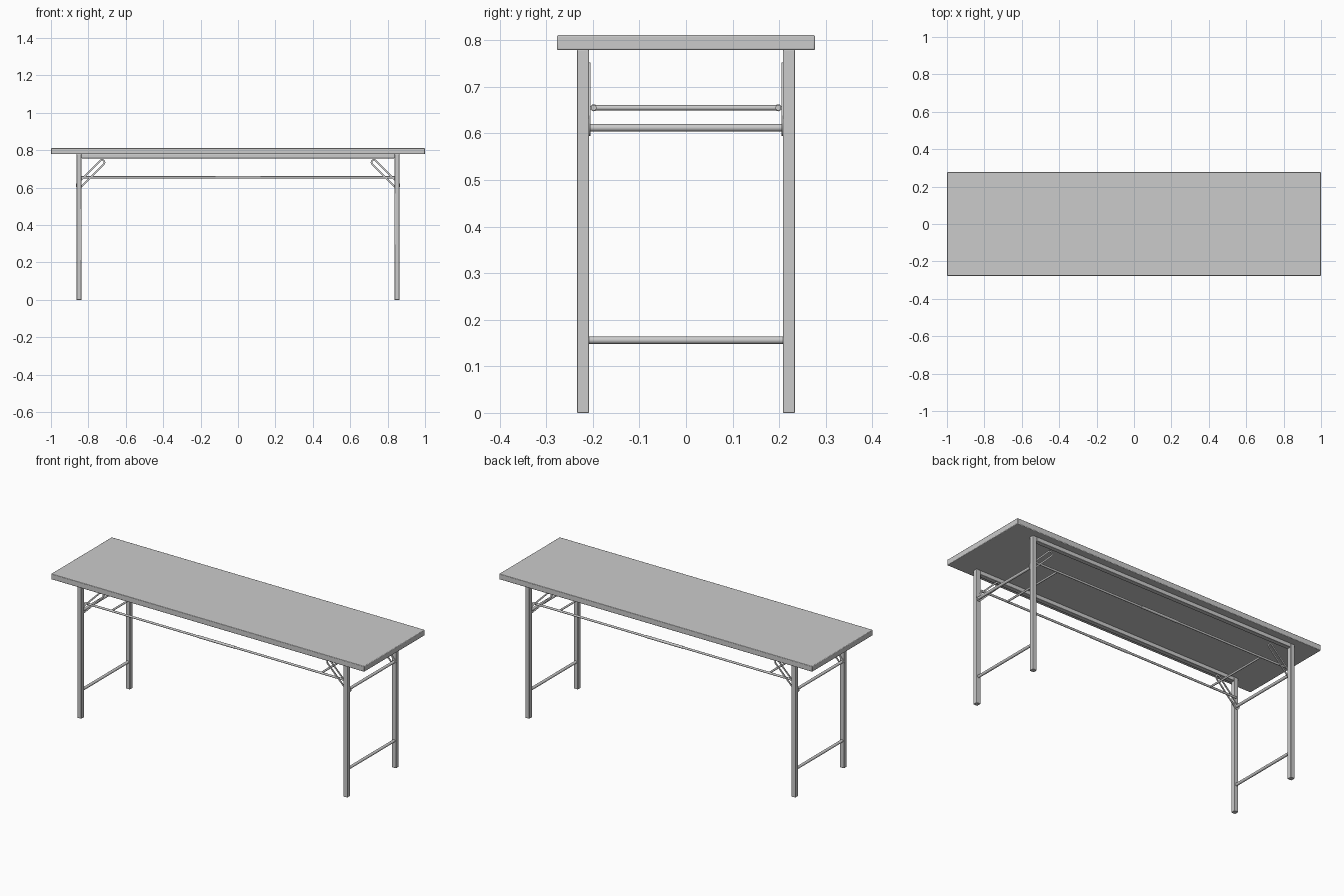
import bpy, bmesh, math
from mathutils import Vector

if "Cube" in bpy.data.objects:
    bpy.data.objects.remove(bpy.data.objects["Cube"])

LEG_X, LEG_Y, TUBE = 0.85, 0.2215, 0.026


def finish(ob, bevel=0.0):
    if bevel:
        m = ob.modifiers.new("bevel", 'BEVEL')
        m.width, m.segments = bevel, 2
        m.limit_method = 'ANGLE'
    bpy.ops.object.select_all(action='DESELECT')
    bpy.context.view_layer.objects.active = ob
    ob.select_set(True)
    bpy.ops.object.shade_smooth_by_angle(angle=math.radians(40))
    return ob


def new_object(name, bm):
    bmesh.ops.recalc_face_normals(bm, faces=bm.faces)
    me = bpy.data.meshes.new(name)
    bm.to_mesh(me)
    bm.free()
    ob = bpy.data.objects.new(name, me)
    bpy.context.collection.objects.link(ob)
    return ob


def box(name, lo, hi, bevel=0.002):
    lo, hi = Vector(lo), Vector(hi)
    bm = bmesh.new()
    bmesh.ops.create_cube(bm, size=1)
    for v in bm.verts:
        v.co = Vector(a * b for a, b in zip(v.co, hi - lo)) + (lo + hi) / 2
    return finish(new_object(name, bm), bevel)


def rod(name, a, b, r):
    a, b = Vector(a), Vector(b)
    bpy.ops.mesh.primitive_cylinder_add(vertices=20, radius=r, depth=(b - a).length, location=(a + b) / 2)
    ob = bpy.context.object
    ob.name = ob.data.name = name
    ob.rotation_euler = (b - a).to_track_quat('Z', 'Y').to_euler()
    return finish(ob)


def stadium(a, b, r, n=10):
    # outline around the segment a-b in the x-z plane
    d = b - a
    base = math.atan2(d.y, d.x)
    pts = []
    for c, start in ((b, base - math.pi / 2), (a, base + math.pi / 2)):
        for i in range(n + 1):
            t = start + math.pi * i / n
            pts.append((c.x + r * math.cos(t), c.y + r * math.sin(t)))
    return pts


def slotted_stay(name, sx, y0, y1):
    a, b = Vector((sx * LEG_X, 0.612)), Vector((sx * 0.727, 0.735))
    bm = bmesh.new()
    rings = [[bm.verts.new((x, y, z)) for x, z in stadium(a, b, r)]
             for r, y in ((0.0175, y0), (0.0175, y1), (0.009, y1), (0.009, y0))]
    n = len(rings[0])
    for k in range(4):
        p, q = rings[k], rings[(k + 1) % 4]
        for i in range(n):
            j = (i + 1) % n
            bm.faces.new((p[i], p[j], q[j], q[i]))
    return finish(new_object(name, bm))


# table top
box("table_top", (-1, -0.277, 0.779), (1, 0.277, 0.811), 0.003)

h = TUBE / 2
for sy, side in ((-1, "front"), (1, "back")):
    y = sy * LEG_Y
    # rail under the top
    box(f"{side}_rail", (-LEG_X + h, y - h, 0.757), (LEG_X - h, y + h, 0.78))
    # shelf rod with centre sleeve
    ry = sy * 0.198
    rod(f"{side}_shelf_rod", (-0.84, ry, 0.655), (0.84, ry, 0.655), 0.006)
    rod(f"{side}_rod_sleeve", (-0.12, ry, 0.655), (0.12, ry, 0.655), 0.0075)
    for sx, end in ((-1, "left"), (1, "right")):
        x = sx * LEG_X
        # square tube leg and folding stay
        box(f"{side}_{end}_leg", (x - h, y - h, 0), (x + h, y + h, 0.78))
        slotted_stay(f"{side}_{end}_stay", sx, sy * 0.2045, sy * 0.2085)

for sx, end in ((-1, "left"), (1, "right")):
    x = sx * LEG_X
    # cross bars between legs, and between shelf rods
    rod(f"{end}_lower_bar", (x, -0.21, 0.156), (x, 0.21, 0.156), 0.008)
    rod(f"{end}_upper_bar", (x, -0.21, 0.612), (x, 0.21, 0.612), 0.008)
    rod(f"{end}_shelf_bar", (sx * 0.67, -0.198, 0.655), (sx * 0.67, 0.198, 0.655), 0.0055)
